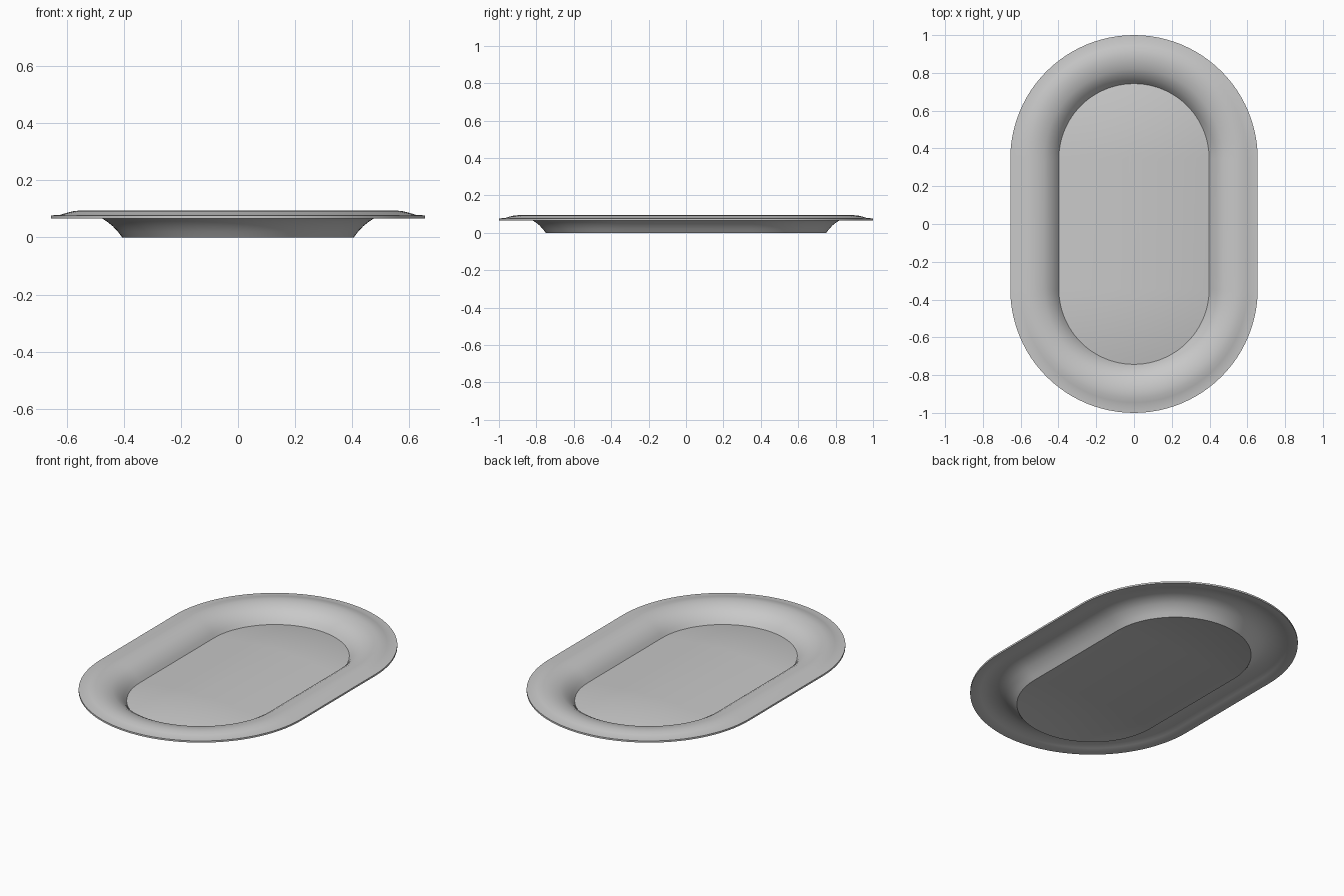
import bpy, bmesh, math

cube = bpy.data.objects.get("Cube")
if cube:
    bpy.data.objects.remove(cube, do_unlink=True)

HALF_STRAIGHT = 0.345   # half length of the straight sides
ARC_STEPS = 48          # segments in each rounded end
CROWN = 0.036           # rise of the floor towards its middle

# Cross-section (distance from spine, height): underside outward, then top inward
underside = [(0.405, 0), (0.421, 0.021), (0.439, 0.040), (0.459, 0.056),
             (0.48, 0.069), (0.51, 0.079), (0.545, 0.084), (0.575, 0.081),
             (0.60, 0.075), (0.622, 0.068), (0.655, 0.067)]
topside = [(0.655, 0.077), (0.622, 0.079), (0.60, 0.086), (0.575, 0.092),
           (0.545, 0.095), (0.51, 0.090), (0.475, 0.080), (0.45, 0.066),
           (0.43, 0.050), (0.412, 0.031), (0.398, 0.010)]


def crown(edge, base):
    """Gently raised floor section, from the middle out to just inside the edge."""
    return [(edge * k / 12, base + CROWN * (1 - (k / 12) ** 2)) for k in range(1, 12)]


def oval_ring(bm, radius, z):
    """Ring of vertices around an oval with straight sides."""
    ring = []
    for end in (0, 1):
        shift = HALF_STRAIGHT if end == 0 else -HALF_STRAIGHT
        for i in range(ARC_STEPS + 1):
            a = math.pi * (end + i / ARC_STEPS)
            ring.append(bm.verts.new((radius * math.cos(a),
                                      radius * math.sin(a) + shift, z)))
    return ring


# Dish: loft the rings, then close the middle of the base and the floor
bm = bmesh.new()
section = crown(0.405, 0) + underside + topside + crown(0.398, 0.01)[::-1]
rings = [oval_ring(bm, r, z) for r, z in section]
for lower, upper in zip(rings, rings[1:]):
    for i in range(len(lower)):
        j = (i + 1) % len(lower)
        bm.faces.new((lower[i], lower[j], upper[j], upper[i]))
bm.faces.new(rings[0][::-1])
bm.faces.new(rings[-1])
bmesh.ops.recalc_face_normals(bm, faces=bm.faces)

mesh = bpy.data.meshes.new("oval_dish")
bm.to_mesh(mesh)
bm.free()
dish = bpy.data.objects.new("oval_dish", mesh)
bpy.context.collection.objects.link(dish)

# Plain grey finish
grey = bpy.data.materials.new("light_grey")
grey.use_nodes = True
colour = (0.58, 0.58, 0.58, 1)
grey.diffuse_color = colour
grey.node_tree.nodes["Principled BSDF"].inputs["Base Color"].default_value = colour
mesh.materials.append(grey)

# Smooth curves with crisp floor and rim edges
bpy.ops.object.select_all(action='DESELECT')
dish.select_set(True)
bpy.context.view_layer.objects.active = dish
bpy.ops.object.shade_smooth_by_angle(angle=math.radians(35))
